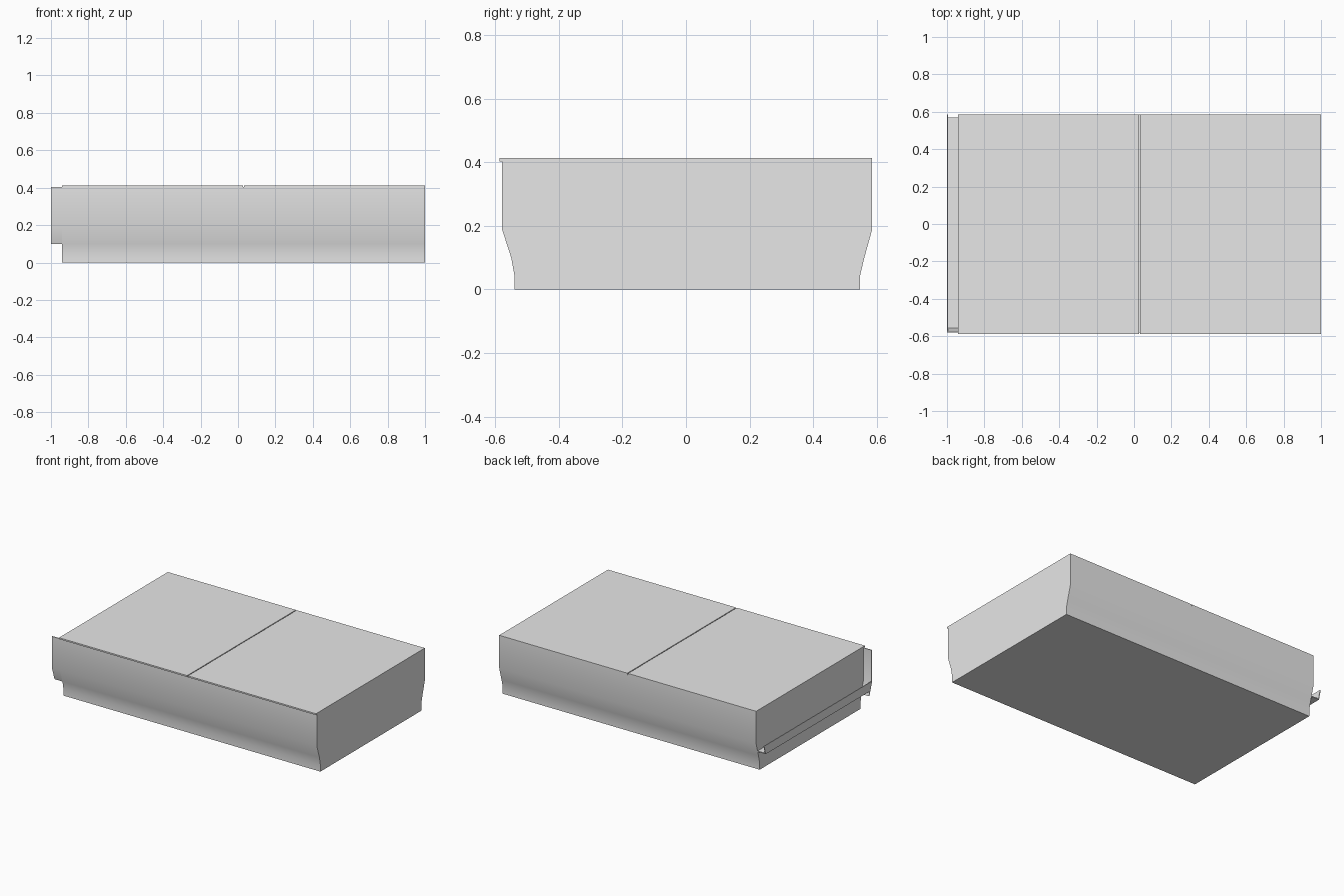
import bpy
import bmesh
import math

cube = bpy.data.objects.get("Cube")
if cube:
    bpy.data.objects.remove(cube)

grey = bpy.data.materials.new("light grey")
grey.use_nodes = True
grey.diffuse_color = (0.8, 0.8, 0.8, 1)
grey.node_tree.nodes["Principled BSDF"].inputs["Base Color"].default_value = (0.8, 0.8, 0.8, 1)

LEFT, RIGHT, OUTER = 1.0, -0.94, -1.0
TOP, LID_TOP = 0.403, 0.413
SEAM = 0.03


def extrude_x(name, profile, x0, x1):
    """Solid with a (y, z) cross-section running along x."""
    bm = bmesh.new()
    face = bm.faces.new([bm.verts.new((x0, y, z)) for y, z in profile])
    ext = bmesh.ops.extrude_face_region(bm, geom=[face])
    for v in ext["geom"]:
        if isinstance(v, bmesh.types.BMVert):
            v.co.x = x1
    bmesh.ops.recalc_face_normals(bm, faces=bm.faces)
    mesh = bpy.data.meshes.new(name)
    bm.to_mesh(mesh)
    bm.free()
    mesh.materials.append(grey)
    obj = bpy.data.objects.new(name, mesh)
    bpy.context.collection.objects.link(obj)
    bpy.ops.object.select_all(action="DESELECT")
    obj.select_set(True)
    bpy.context.view_layer.objects.active = obj
    bpy.ops.object.shade_smooth_by_angle(angle=math.radians(30))
    return obj


def box(name, x0, x1, y0, y1, z0, z1):
    return extrude_x(name, [(y0, z0), (y1, z0), (y1, z1), (y0, z1)], x0, x1)


# Body with a plinth that narrows toward the floor
front = [(-0.54, 0), (-0.54, 0.045), (-0.55, 0.1), (-0.579, 0.19), (-0.579, TOP)]
back = [(0.548, 0), (0.548, 0.045), (0.561, 0.1), (0.586, 0.19), (0.586, TOP)]
extrude_x("body", front + back[::-1], RIGHT, LEFT)

# Two lid panels with a narrow seam
box("lid_right", RIGHT, SEAM - 0.003, -0.587, 0.586, TOP, LID_TOP)
box("lid_left", SEAM + 0.003, LEFT, -0.587, 0.586, TOP, LID_TOP)

# Front skin carried past the right end
skin = front[2:]
inner = [(y + 0.006, z) for y, z in reversed(skin)]
extrude_x("front_panel_extension", skin + inner, OUTER, RIGHT)

# Shallow channel across the right end
box("channel_floor", OUTER, RIGHT, -0.555, 0.569, 0.13, 0.136)
extrude_x("channel_lip",
          [(-0.558, 0.13), (0.569, 0.13), (0.586, 0.19), (-0.575, 0.19)],
          OUTER, OUTER + 0.005)
